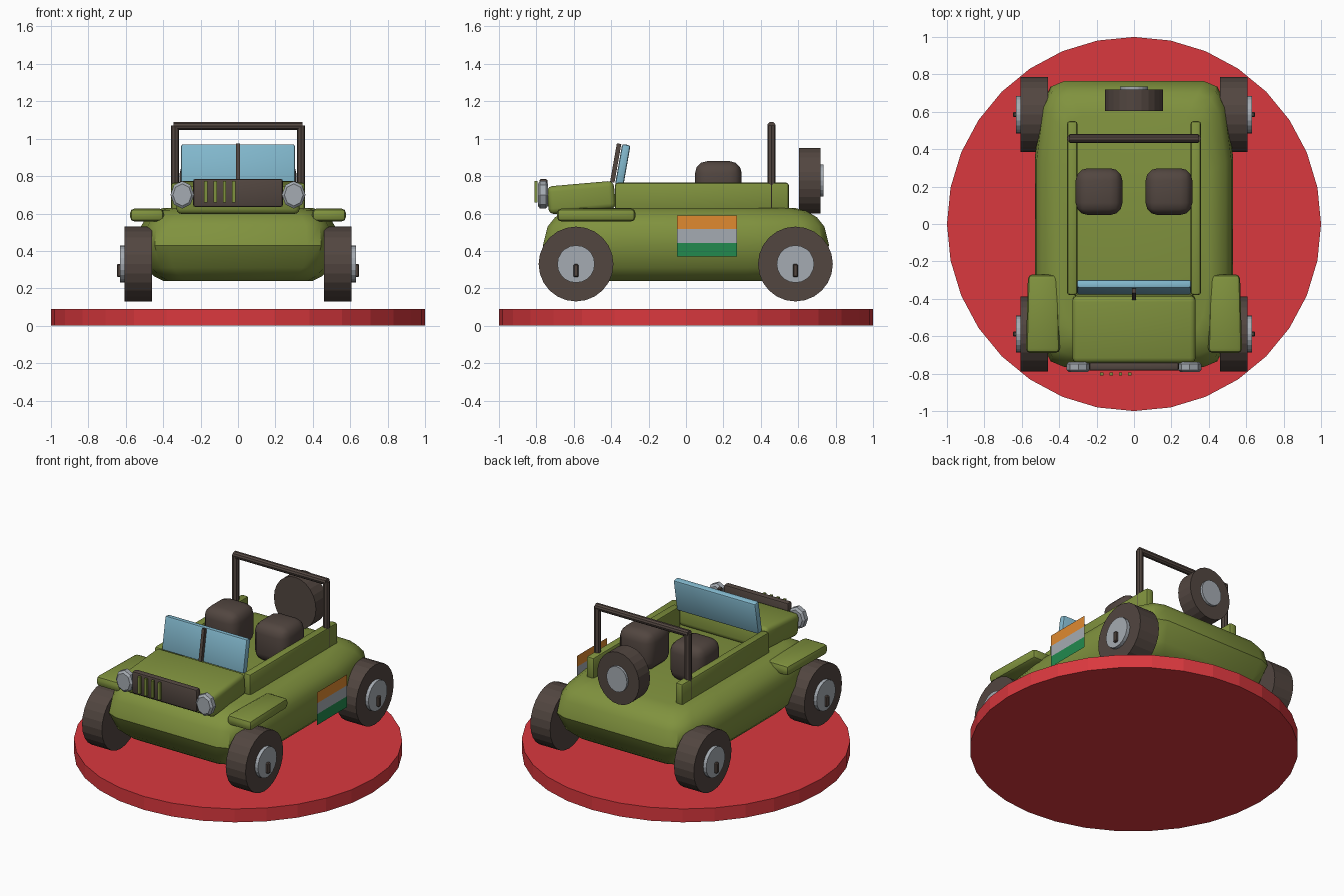
import bpy, bmesh, math
from mathutils import Matrix, Vector

cube = bpy.data.objects.get("Cube")
if cube:
    bpy.data.objects.remove(cube, do_unlink=True)


def material(name, rgb):
    # sRGB bytes to linear
    lin = [(c / 255 / 12.92) if c < 11 else ((c / 255 + 0.055) / 1.055) ** 2.4 for c in rgb]
    mat = bpy.data.materials.new(name)
    mat.use_nodes = True
    mat.diffuse_color = (*lin, 1)
    mat.node_tree.nodes["Principled BSDF"].inputs["Base Color"].default_value = (*lin, 1)
    return mat


olive = material("olive green", (128, 146, 62))
red = material("red", (218, 56, 62))
dark = material("dark brown", (82, 70, 64))
blue = material("glass blue", (130, 184, 205))
grey = material("light grey", (165, 171, 178))
orange = material("orange", (224, 138, 48))
green = material("flag green", (34, 138, 78))


def finish(bm, name, mats, smooth=None):
    bmesh.ops.recalc_face_normals(bm, faces=bm.faces)
    me = bpy.data.meshes.new(name)
    bm.to_mesh(me)
    bm.free()
    for m in mats:
        me.materials.append(m)
    if smooth:
        me.polygons.foreach_set("use_smooth", [True] * len(me.polygons))
        me.set_sharp_from_angle(angle=math.radians(smooth))
    ob = bpy.data.objects.new(name, me)
    bpy.context.scene.collection.objects.link(ob)
    return ob


def box(name, mat, centre, size, bevel=0, segments=2, tilt=0):
    """Bevelled box, tilted about x in degrees."""
    bm = bmesh.new()
    bmesh.ops.create_cube(bm, size=1)
    bmesh.ops.scale(bm, vec=size, verts=bm.verts)
    if bevel:
        bmesh.ops.bevel(bm, geom=bm.edges[:], offset=bevel, segments=segments,
                        profile=0.5, affect='EDGES')
    bm.transform(Matrix.Translation(centre) @ Matrix.Rotation(math.radians(tilt), 4, 'X'))
    return finish(bm, name, [mat], 35 if bevel else None)


def cylinder(name, mat, centre, axis, radius, depth, sides, stretch=1, bevel=0):
    """Cylinder along an axis; stretch scales its height in z."""
    bm = bmesh.new()
    bmesh.ops.create_cone(bm, cap_ends=True, segments=sides, radius1=radius,
                          radius2=radius, depth=depth)
    if bevel:
        rims = [e for e in bm.edges if abs(e.verts[0].co.z - e.verts[1].co.z) < 1e-5]
        bmesh.ops.bevel(bm, geom=rims, offset=bevel, segments=1, affect='EDGES')
    turn = Vector((0, 0, 1)).rotation_difference(Vector(axis)).to_matrix().to_4x4()
    bm.transform(Matrix.Translation(centre) @ Matrix.Diagonal((1, 1, stretch, 1)) @ turn)
    return finish(bm, name, [mat])


# Round base
cylinder("base_disc", red, (0, 0, 0.045), (0, 0, 1), 1, 0.09, 32)

# Lower body: rounded rings lofted upwards (height, half width, half length)
rings = [(0.24, 0.40, 0.62), (0.265, 0.45, 0.66), (0.31, 0.495, 0.71), (0.43, 0.53, 0.765),
         (0.53, 0.52, 0.74), (0.58, 0.49, 0.70), (0.615, 0.44, 0.64), (0.63, 0.40, 0.58)]
corner = [(1, 0.47), (0.93, 0.84), (0.84, 0.96), (0.70, 1)]
outline = (corner + [(-x, y) for x, y in reversed(corner)]
           + [(-x, -y) for x, y in corner] + [(x, -y) for x, y in reversed(corner)])
bm = bmesh.new()
loops = [[bm.verts.new((x * hx, y * hy, z)) for x, y in outline] for z, hx, hy in rings]
for low, high in zip(loops, loops[1:]):
    for i in range(len(outline)):
        j = (i + 1) % len(outline)
        bm.faces.new((low[i], low[j], high[j], high[i]))
bm.faces.new(loops[0])
bm.faces.new(loops[-1])
finish(bm, "lower_body", [olive], 35)

# Hood and windscreen
box("hood", olive, (0, -0.56, 0.685), (0.66, 0.36, 0.15), 0.03, 3, 5)
box("windscreen", blue, (0, -0.338, 0.86), (0.61, 0.045, 0.22), 0.012, 2, -10)
box("windscreen_divider", dark, (0, -0.376, 0.87), (0.02, 0.024, 0.21), 0, 1, -10)

# Grille with four slats
box("grille", dark, (0, -0.762, 0.71), (0.48, 0.045, 0.15), 0.012)
for i in range(4):
    box(f"grille_slat_{i + 1}", olive, (-0.172 + i * 0.05, -0.802, 0.717), (0.018, 0.016, 0.115))

# Parts mirrored left and right
for s, side in ((1, "left"), (-1, "right")):
    cylinder(f"headlight_{side}", grey, (s * 0.298, -0.765, 0.70), (0, 1, 0),
             0.063, 0.055, 8, 1.17, 0.012)
    fender = box(f"fender_{side}", olive, (s * 0.487, -0.48, 0.592), (0.18, 0.42, 0.07), 0.025, 2)
    for v in fender.data.vertices:
        v.co.x = s * 0.487 + (v.co.x - s * 0.487) * (0.95 - 0.3 * (v.co.y + 0.48))
    box(f"side_rail_{side}", olive, (s * 0.33, 0.085, 0.69), (0.056, 0.93, 0.15), 0.015)
    box(f"seat_{side}", dark, (s * 0.187, 0.173, 0.75), (0.25, 0.25, 0.26), 0.065, 3)
    cylinder(f"roll_bar_post_{side}", dark, (s * 0.337, 0.457, 0.845), (0, 0, 1), 0.022, 0.45, 8)
    for y, end in ((-0.588, "front"), (0.585, "rear")):
        cylinder(f"wheel_{end}_{side}", dark, (s * 0.534, y, 0.33), (1, 0, 0), 0.2, 0.147, 24)
        cylinder(f"hub_{end}_{side}", grey, (s * 0.61, y, 0.33), (1, 0, 0), 0.1, 0.04, 20)
        box(f"hub_pin_{end}_{side}", dark, (s * 0.635, y, 0.295), (0.026, 0.028, 0.07), 0.006, 1)

# Roll bar crossbar
cylinder("roll_bar_top", dark, (0, 0.457, 1.068), (1, 0, 0), 0.023, 0.69, 10)

# Spare wheel
cylinder("spare_wheel", dark, (0, 0.662, 0.776), (0, 1, 0), 0.156, 0.115, 24, 1.12)
cylinder("spare_hub", grey, (0, 0.724, 0.776), (0, 1, 0), 0.076, 0.024, 20, 1.12)

# Three-band flag panel beside the left flank
bm = bmesh.new()
bmesh.ops.create_grid(bm, x_segments=1, y_segments=3, size=0.5)
bm.transform(Matrix.Translation((0.62, 0.112, 0.48)) @ Matrix.Rotation(math.pi / 2, 4, 'Z')
             @ Matrix.Rotation(math.pi / 2, 4, 'X') @ Matrix.Diagonal((0.32, 0.22, 1, 1)))
for f in bm.faces:
    z = f.calc_center_median().z
    f.material_index = 0 if z > 0.52 else 1 if z > 0.44 else 2
finish(bm, "flag_panel", [orange, grey, green])
